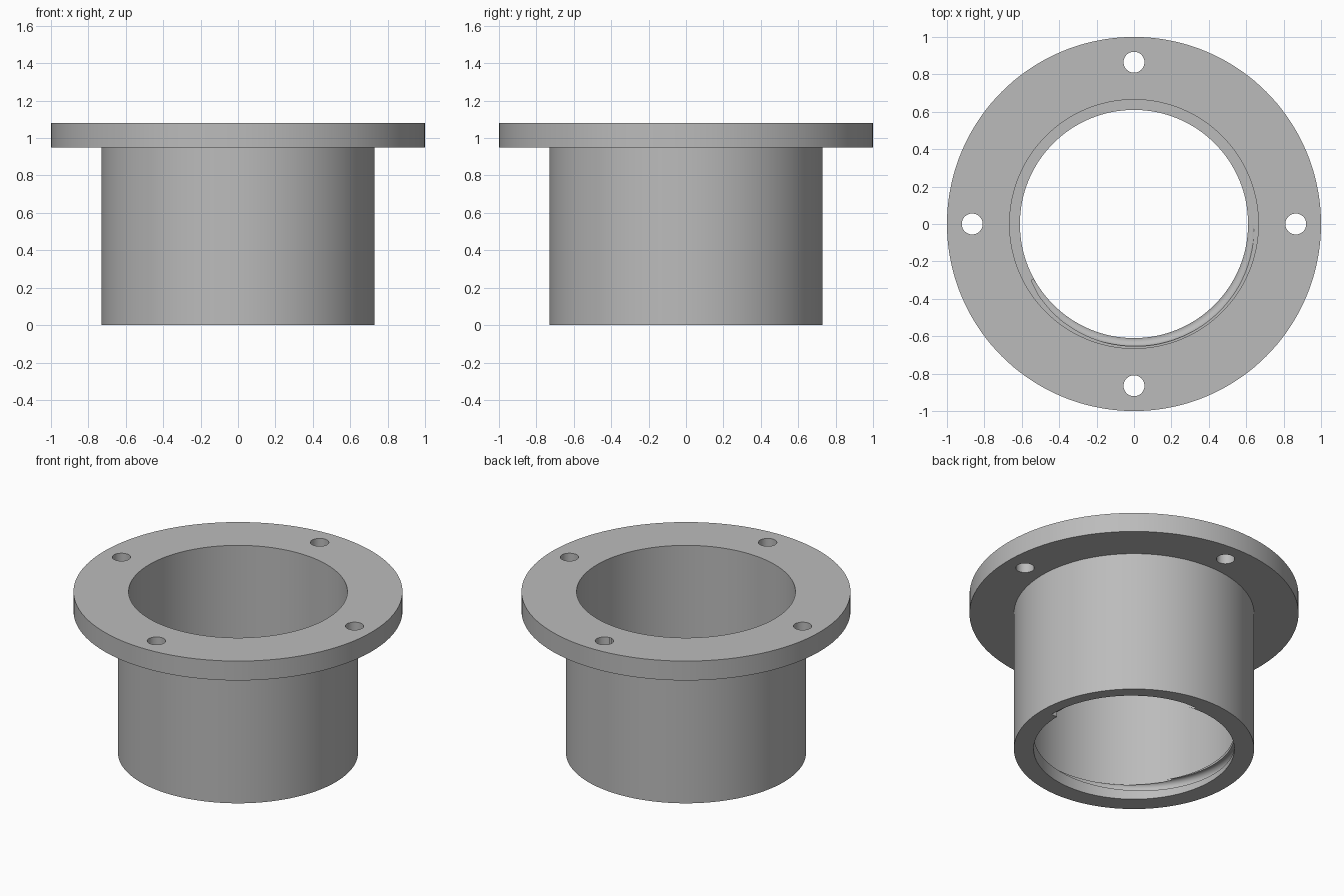
import bpy, bmesh, math
from mathutils import Vector

cube = bpy.data.objects.get("Cube")
if cube:
    bpy.data.objects.remove(cube, do_unlink=True)

# Single plain metal colour
grey = bpy.data.materials.new("plain_grey")
grey.use_nodes = True
colour = (0.5, 0.5, 0.5, 1)
grey.diffuse_color = colour
grey.node_tree.nodes["Principled BSDF"].inputs["Base Color"].default_value = colour

FLANGE_R, TUBE_R, BORE_R, LIP_R = 1.0, 0.73, 0.665, 0.61
TOP, FLANGE_Z, LIP_Z = 1.08, 0.95, 0.12
BOLT_R, HOLE_R = 0.865, 0.056
PITCH, GROOVE_R, GROOVE_PATH_R = 0.15, 0.035, 0.62


def make_object(name, bm):
    bmesh.ops.recalc_face_normals(bm, faces=bm.faces)
    mesh = bpy.data.meshes.new(name)
    bm.to_mesh(mesh)
    bm.free()
    mesh.materials.append(grey)
    obj = bpy.data.objects.new(name, mesh)
    bpy.context.collection.objects.link(obj)
    return obj


def bridge(bm, a, b):
    n = len(a)
    for i in range(n):
        j = (i + 1) % n
        bm.faces.new((a[i], a[j], b[j], b[i]))


def lathe(name, profile, segments=144):
    bm = bmesh.new()
    rings = []
    for r, z in profile:
        angles = [math.tau * i / segments for i in range(segments)]
        rings.append([bm.verts.new((r * math.cos(a), r * math.sin(a), z)) for a in angles])
    for k, ring in enumerate(rings):
        bridge(bm, ring, rings[(k + 1) % len(rings)])
    return make_object(name, bm)


def helix_cutter(name, steps=120, sides=20):
    # Round section swept once around the lip while rising by one pitch
    bm = bmesh.new()
    rings = []
    for s in range(steps + 1):
        t = s / steps
        a = math.tau * t
        out = Vector((math.cos(a), math.sin(a), 0))
        centre = out * GROOVE_PATH_R + Vector((0, 0, PITCH * t - 0.0015))
        ring = []
        for i in range(sides):
            b = math.tau * (i + 0.5) / sides
            p = centre + out * (GROOVE_R * math.cos(b))
            p.z += GROOVE_R * math.sin(b)
            ring.append(bm.verts.new(p))
        rings.append(ring)
    for a, b in zip(rings, rings[1:]):
        bridge(bm, a, b)
    bm.faces.new(rings[0])
    bm.faces.new(rings[-1])
    return make_object(name, bm)


def bolt_cutter(name, angle):
    bm = bmesh.new()
    bmesh.ops.create_cone(bm, cap_ends=True, segments=40, radius1=HOLE_R,
                          radius2=HOLE_R, depth=0.4)
    offset = (BOLT_R * math.cos(angle), BOLT_R * math.sin(angle), TOP - 0.06)
    bmesh.ops.translate(bm, verts=bm.verts, vec=offset)
    return make_object(name, bm)


# Flanged sleeve with an inner lip at the bottom
sleeve = lathe("flanged_sleeve", [
    (LIP_R, 0), (TUBE_R, 0), (TUBE_R, FLANGE_Z), (FLANGE_R, FLANGE_Z),
    (FLANGE_R, TOP), (BORE_R, TOP), (BORE_R, LIP_Z), (LIP_R, LIP_Z)])

# Four bolt holes and the thread groove in the lip
cutters = [bolt_cutter("bolt_hole_cutter", k * math.pi / 2) for k in range(4)]
cutters.append(helix_cutter("thread_groove_cutter"))

bpy.ops.object.select_all(action="DESELECT")
sleeve.select_set(True)
bpy.context.view_layer.objects.active = sleeve
for cutter in cutters:
    cutter.hide_render = True
    mod = sleeve.modifiers.new("cut", "BOOLEAN")
    mod.operation = "DIFFERENCE"
    mod.solver = "EXACT"
    mod.object = cutter
    bpy.ops.object.modifier_apply(modifier=mod.name)
    bpy.data.objects.remove(cutter, do_unlink=True)

bpy.ops.object.shade_smooth_by_angle(angle=math.radians(30))
